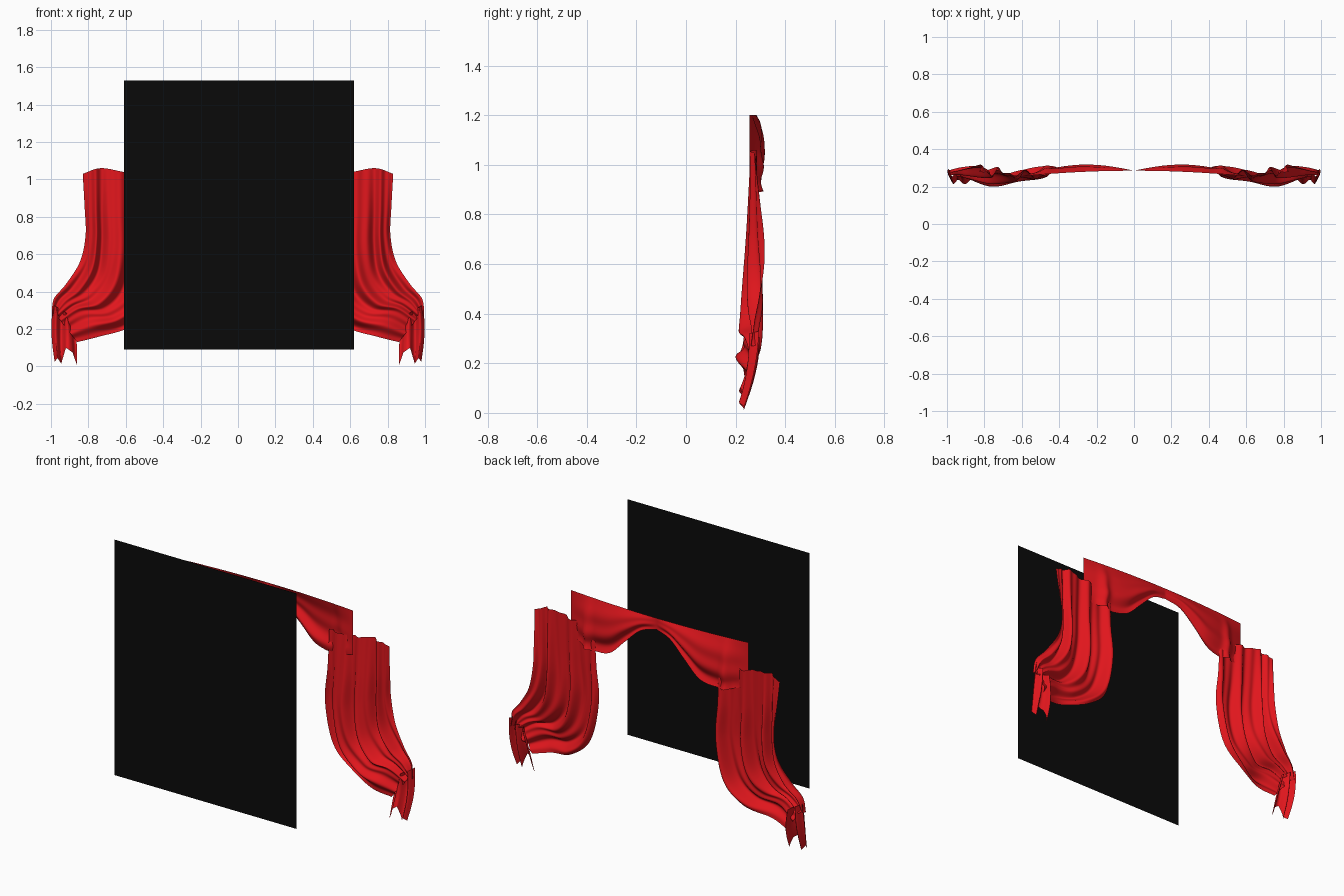
import bpy
from math import sin, cos, pi, exp

if "Cube" in bpy.data.objects:
    bpy.data.objects.remove(bpy.data.objects["Cube"])


def material(name, color):
    m = bpy.data.materials.new(name)
    m.diffuse_color = (*color, 1)
    m.use_nodes = True
    m.node_tree.nodes["Principled BSDF"].inputs["Base Color"].default_value = m.diffuse_color
    return m


RED = material("red_cloth", (0.75, 0.008, 0.012))
BLACK = material("black_panel", (0.003, 0.003, 0.003))


def spline(pts, t):
    """Catmull-Rom through a row of tuples, t in 0..1."""
    n = len(pts) - 1
    i = min(int(t * n), n - 1)
    f = t * n - i

    def end(a, b):
        return tuple(2 * p - q for p, q in zip(a, b))
    p1, p2 = pts[i], pts[i + 1]
    p0 = pts[i - 1] if i > 0 else end(p1, p2)
    p3 = pts[i + 2] if i + 2 <= n else end(p2, p1)
    return tuple(0.5 * (2 * b + (c - a) * f + (2 * a - 5 * b + 4 * c - d) * f * f
                        + (3 * b - a - 3 * c + d) * f ** 3)
                 for a, b, c, d in zip(p0, p1, p2, p3))


def sheet(name, fn, nu, nv, mat, mirror=True):
    """Single-layer surface from fn(u, v), mirrored across x = 0."""
    verts = [fn(i / nu, j / nv) for j in range(nv + 1) for i in range(nu + 1)]
    w = nu + 1
    faces = [(j * w + i, j * w + i + 1, (j + 1) * w + i + 1, (j + 1) * w + i)
             for j in range(nv) for i in range(nu)]
    me = bpy.data.meshes.new(name)
    me.from_pydata(verts, [], faces)
    me.materials.append(mat)
    ob = bpy.data.objects.new(name, me)
    bpy.context.collection.objects.link(ob)
    if mirror:
        ob.modifiers.new("Mirror", 'MIRROR')
        me.shade_smooth()
    return ob


# Flat black panel in front
sheet("panel", lambda u, v: (-0.61 + 1.23 * u, -0.32, 0.09 + 1.44 * v), 1, 1, BLACK, False)

# Side curtains: cloth threads run from the top and converge on the tie point
THREADS = [
    [(.83, 1.03), (.82, .85), (.815, .70), (.845, .56), (.92, .44), (.985, .36), (.995, .27)],
    [(.73, 1.06), (.725, .85), (.72, .66), (.74, .50), (.81, .39), (.90, .335), (.97, .27)],
    [(.58, 1.035), (.57, .80), (.56, .58), (.60, .40), (.70, .30), (.83, .28), (.93, .22)],
    [(.42, 1.03), (.41, .80), (.395, .58), (.45, .33), (.58, .21), (.74, .16), (.86, .13)],
]


def curtain(u, v):
    x, z = spline([spline(t, v) for t in THREADS], u)
    amp = 0.010 + 0.014 * sin(pi * min(1, v * 1.1)) ** 2
    fold = sin(u * 21 + 0.8 * sin(v * 5)) + 0.6 * sin(u * 39 + 1.5 + 2 * v)
    belly = 0.02 * sin(pi * v) * cos(u * 5)
    sag = -0.05 * exp(-((x - .76) / .12) ** 2 - ((z - .2) / .13) ** 2)
    return x, 0.272 + amp * fold + belly + sag, z


sheet("side_curtain", curtain, 72, 70, RED)

# Ragged tails hanging below the tie points
TAIL_HEM = [(.862, .01), (.885, .075), (.92, .10), (.945, .015), (.965, .045), (.98, .025)]


def tail(u, v):
    n = len(TAIL_HEM) - 1
    i = min(int(u * n), n - 1)
    f = u * n - i
    (ax, az), (bx, bz) = TAIL_HEM[i], TAIL_HEM[i + 1]
    hx, hz = ax + (bx - ax) * f, az + (bz - az) * f
    tx, tz = .89 + .10 * u, .27 + .06 * u
    x = tx + (hx - tx) * v + 0.012 * sin(pi * v) * (2 * u - 1)
    z = tz + (hz - tz) * v
    y = 0.275 - 0.05 * v * v + 0.022 * (1 - 0.5 * v) * sin(u * 13 + 0.6)
    return x, y, z


sheet("curtain_tail", tail, 40, 20, RED)

# Top valance: straight upper edge, one draped swag per side
DROP = [(.07,), (.10,), (.19,), (.285,), (.31,), (.30,), (.27,)]


def valance(u, v):
    drop = spline(DROP, u)[0]
    x = 0.6 * u
    z = 1.2 - drop * v
    line = 0.285 - 0.03 * u * u
    belly = 0.035 * sin(pi * u) * sin(pi * min(v, .85))
    folds = 0.010 * sin(v * 15 - u * 3) * v * sin(pi * u)
    pleat = 0.035 * v * exp(-((u - .78) / .05) ** 2)
    return x, line + belly + folds + pleat, z


sheet("valance", valance, 60, 30, RED)
